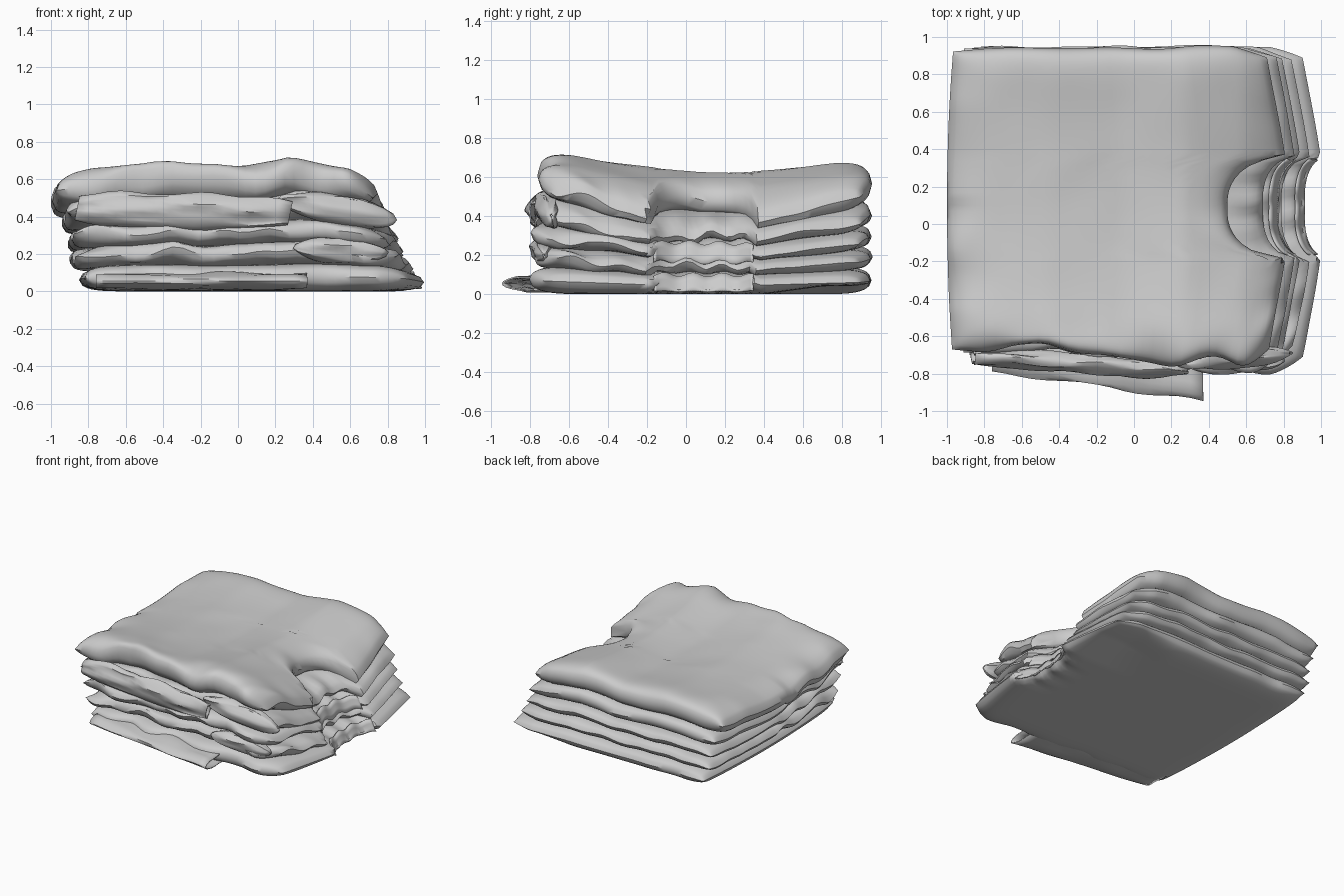
import bpy, bmesh, math
from mathutils import Vector, noise

cube = bpy.data.objects.get("Cube")
if cube:
    bpy.data.objects.remove(cube)

# One cloth colour
cloth = bpy.data.materials.new("grey_cloth")
cloth.use_nodes = True
GREY = (0.6, 0.6, 0.6, 1)
cloth.diffuse_color = GREY
cloth.node_tree.nodes["Principled BSDF"].inputs["Base Color"].default_value = GREY

NECK_Y, NECK_HALF = 0.09, 0.265
LEFT = -0.95
# Height of the pile from the left end (0) to the neck end (1)
PILE = [(0, .65), (.1, .68), (.28, .70), (.5, .675), (.68, .72), (.86, .65), (1, .55)]


def pile_height(s, y):
    s = min(max(s, 0), 1)
    for (a, za), (b, zb) in zip(PILE, PILE[1:]):
        if s <= b:
            z = za + (zb - za) * (s - a) / (b - a)
            break
    # Hollow in the middle, deepest beside the neck
    bowl = (0.085 + 0.04 * s ** 4) * ((y - 0.2) / 0.85) ** 2
    sag = 0.08 * math.exp(-((y - NECK_Y) / 0.4) ** 2) * s ** 5
    return z + bowl * (0.85 if y > 0.2 else 1) - 0.08 - sag


def neck_edge(y, right, neck):
    """Sloping shoulders with a scooped neck opening."""
    d = abs(y - NECK_Y)
    x = right - 0.13 * (d / 0.8) ** 1.3
    if d < NECK_HALF:
        x -= (right - neck) * math.sqrt(1 - (d / NECK_HALF) ** 2.2)
    return x


def finish(bm, name, thickness=0):
    bmesh.ops.remove_doubles(bm, verts=bm.verts, dist=0.0005)
    bmesh.ops.recalc_face_normals(bm, faces=bm.faces)
    mesh = bpy.data.meshes.new(name)
    bm.to_mesh(mesh)
    bm.free()
    mesh.materials.append(cloth)
    obj = bpy.data.objects.new(name, mesh)
    bpy.context.collection.objects.link(obj)
    if thickness:
        mod = obj.modifiers.new("thickness", 'SOLIDIFY')
        mod.thickness = thickness
    bpy.ops.object.select_all(action='DESELECT')
    obj.select_set(True)
    bpy.context.view_layer.objects.active = obj
    bpy.ops.object.shade_smooth_by_angle(angle=math.radians(40))


def skin(bm, rows):
    """Join a grid of points with quads."""
    rows = [[bm.verts.new(p) for p in row] for row in rows]
    for a, b in zip(rows, rows[1:]):
        for i in range(len(a) - 1):
            bm.faces.new((a[i], a[i + 1], b[i + 1], b[i]))


def spread(i, n):
    """Steps from -1 to 1, closer together at the rim."""
    t = 2 * i / n - 1
    return 0.4 * t + 0.6 * math.sin(t * math.pi / 2)


def folded_layer(name, seed, lo, hi, left, right, front, neck):
    """One puffy fold of cloth with a rounded, crinkled rim."""
    bm = bmesh.new()
    for side in (1, -1):
        rows = []
        for j in range(65):
            v = spread(j, 64)
            row = []
            for i in range(41):
                u = spread(i, 40)
                rim = max(abs(u), abs(v)) ** 8
                n = noise.noise(Vector((u * 3.5, v * 2.5, seed * 7.3)))
                n2 = noise.noise(Vector((u * 4, v * 4, seed * 3.1 + 50)))
                corner = max(abs(u) - 0.8, 0) / 0.2
                y0 = front - 0.04 * u + (0.1 if u > 0 else 0.01) * corner ** 2
                y1 = 0.945 - (0.06 if u > 0 else 0.01) * corner
                y = y0 + (y1 - y0) * (v + 1) / 2
                xr = neck_edge(y, right, neck)
                xl = left + 0.03 * ((y - 0.1) / 0.8) ** 2
                x = xl + (xr - xl) * (u + 1) / 2
                height = pile_height((x - LEFT) / (right - LEFT), y)
                puff = math.sqrt(max(0, (1 - abs(u) ** 14) * (1 - abs(v) ** 14)))
                rough = 1 if v < 0 else 0.3
                z = height * ((lo + hi) / 2 + side * puff * (hi - lo) / 2)
                z += rim * rough * n2 * 0.06 * (lo > 0) + 0.006 * n * puff * (lo > 0)
                # The lowest back shoulder curls up off the ground
                if lo == 0 and side < 0:
                    curl = min(max((x - 0.35) / 0.3, 0), 1) * min(max((y - 0.4) / 0.3, 0), 1)
                    z += 0.04 * curl * puff
                # Wavy rib at the neck opening
                if abs(y - NECK_Y) < NECK_HALF and u > 0.7 and hi < 1:
                    z += 0.014 * math.sin(y * 38 + seed) * (u - 0.7) / 0.3
                y += rim * rough * n * 0.07 * abs(v)
                row.append((x, y, max(z, 0.012 * (lo > 0))))
            rows.append(row)
        skin(bm, rows)
    finish(bm, name)


def neckband(name, lo, hi, right, neck):
    """Wavy ribbed strip around a neck opening."""
    bm = bmesh.new()
    rows = []
    for k in range(4):
        row = []
        for i in range(49):
            d = (i / 24 - 1) * 0.25
            y = NECK_Y + d
            x = neck_edge(y, right, neck) + 0.015 * k - 0.01
            h = pile_height((x - LEFT) / (right - LEFT), y)
            z = h * (hi + (lo - hi) * k / 3) + 0.01 * math.sin(y * 42 + lo * 20)
            row.append((x, y, max(z, 0.02)))
        rows.append(row)
    skin(bm, rows)
    finish(bm, name, 0.01)


def sleeve(name, start, end, depth, height, lean=0, taper=0):
    """Flattened, creased tube of cloth, narrowing at its ends."""
    start, end = Vector(start), Vector(end)
    bm = bmesh.new()
    rows = []
    for i in range(17):
        t = i / 16
        c = start.lerp(end, t)
        size = 1 - taper * (2 * t - 1) ** 4
        row = []
        for k in range(25):
            a = math.tau * k / 24
            n = noise.noise(Vector((c.x * 4, math.cos(a) * 1.5, math.sin(a) * 1.5 + c.z * 9)))
            dy = size * (math.cos(a) * depth + 0.4 * n * height)
            dz = size * math.sin(a) * height * (1 + 0.4 * n)
            row.append((c.x + lean * dz, c.y + dy, max(c.z + dz, 0.008)))
        rows.append(row)
    skin(bm, rows)
    finish(bm, name, 0.008)


# Folded shirts: low, high, left, right, front, neck
LAYERS = [
    ("bottom_shirt", 0, .21, -.85, 1.03, -.76, .88),
    ("second_shirt", .19, .37, -.90, .97, -.74, .79),
    ("third_shirt", .35, .53, -.91, .92, -.76, .74),
    ("fourth_shirt", .51, .73, -.94, .89, -.73, .69),
    ("top_shirt", .69, 1.0, -1.0, .84, -.71, .50),
]
for seed, (name, *size) in enumerate(LAYERS):
    folded_layer(name, seed, *size)
# Only alternate necks stand proud as ribbed bands
for name, lo, hi, left, right, front, neck in LAYERS[0:4:2]:
    neckband(name.split("_")[0] + "_neckband", lo, hi, right, neck)

# Loose sleeves and drapes along the front
sleeve("bottom_sleeve", (-.76, -.6, .055), (.37, -.755, .055), .19, .045)
sleeve("upper_sleeve", (-.86, -.71, .45), (.28, -.78, .42), .045, .085, .2, .25)
sleeve("middle_drape", (.3, -.76, .24), (.8, -.73, .2), .05, .06, .6, .8)
sleeve("upper_drape", (.22, -.74, .48), (.84, -.69, .4), .05, .08, -.6, .8)
